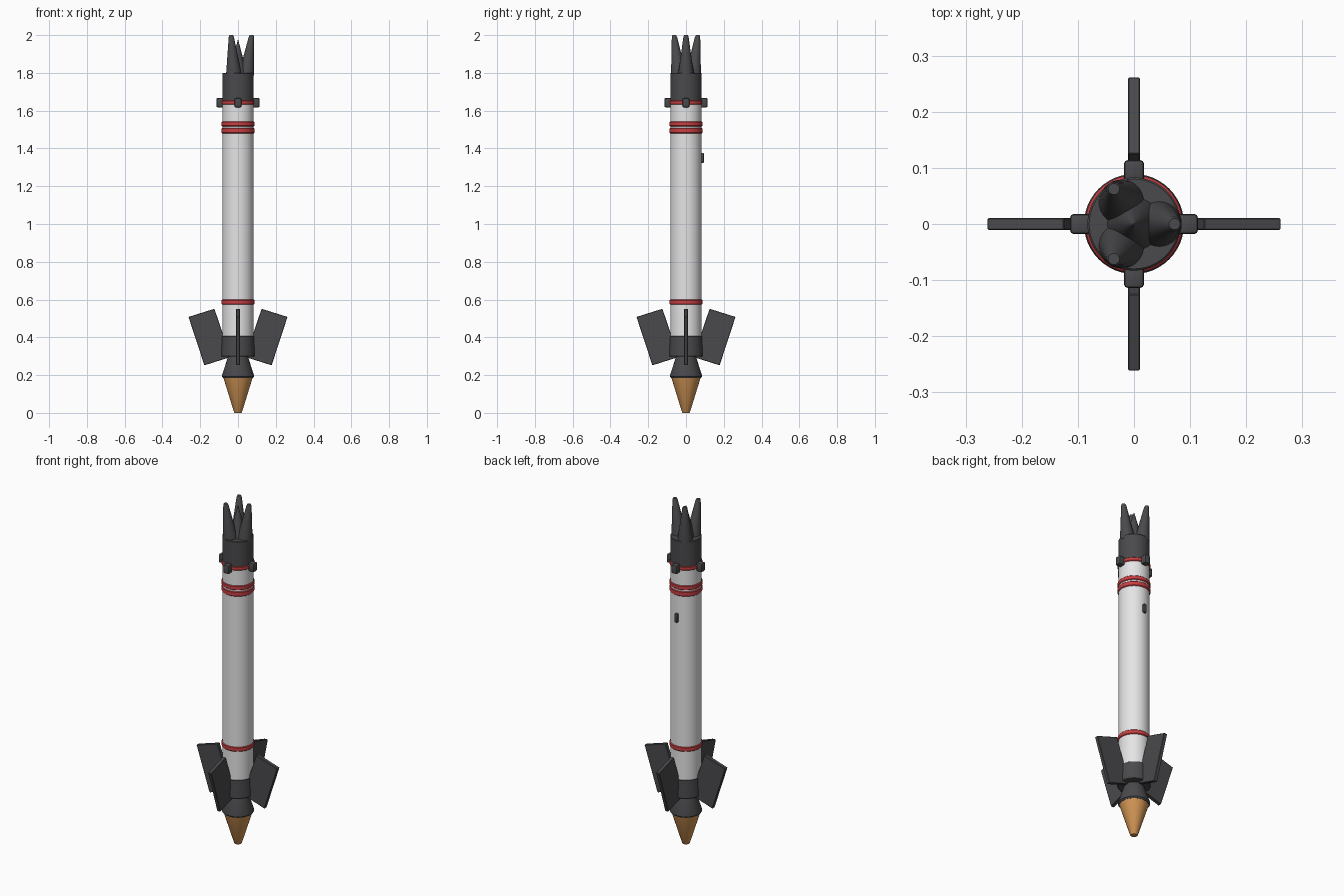
import bpy, bmesh, math
from mathutils import Vector, Matrix

if "Cube" in bpy.data.objects:
    bpy.data.objects.remove(bpy.data.objects["Cube"])


def material(name, rgb):
    m = bpy.data.materials.new(name)
    m.diffuse_color = (*rgb, 1)
    m.use_nodes = True
    m.node_tree.nodes["Principled BSDF"].inputs["Base Color"].default_value = m.diffuse_color
    return m


WHITE = material("white_paint", (0.78, 0.78, 0.79))
DARK = material("dark_grey", (0.068, 0.068, 0.073))
RED = material("red_paint", (0.58, 0.05, 0.055))
COPPER = material("copper", (0.64, 0.30, 0.09))


def finish(name, bm, mat, smooth=True):
    bmesh.ops.recalc_face_normals(bm, faces=bm.faces)
    me = bpy.data.meshes.new(name)
    bm.to_mesh(me)
    bm.free()
    me.materials.append(mat)
    ob = bpy.data.objects.new(name, me)
    bpy.context.collection.objects.link(ob)
    if smooth:
        bpy.ops.object.select_all(action='DESELECT')
        ob.select_set(True)
        bpy.context.view_layer.objects.active = ob
        bpy.ops.object.shade_smooth_by_angle(angle=math.radians(30))
    return ob


def lathe(name, profile, mat, start=(0, 0), end=(0, 0), segments=48):
    """Closed round part from (radius, z) points; start and end shift its axis."""
    bm = bmesh.new()
    z0, z1 = profile[0][1], profile[-1][1]
    rings = []
    for r, z in profile:
        c = Vector(start).lerp(Vector(end), (z - z0) / (z1 - z0))
        rings.append([bm.verts.new((c.x + r * math.cos(math.tau * i / segments),
                                    c.y + r * math.sin(math.tau * i / segments), z))
                      for i in range(segments)])
    for a, b in zip(rings, rings[1:]):
        for i in range(segments):
            j = (i + 1) % segments
            bm.faces.new((a[i], a[j], b[j], b[i]))
    bm.faces.new(rings[0][::-1])
    bm.faces.new(rings[-1])
    return finish(name, bm, mat)


def bevelled_box(name, centre, size, bevel, mat, angle=0):
    bm = bmesh.new()
    bmesh.ops.create_cube(bm, size=1)
    bmesh.ops.scale(bm, vec=size, verts=bm.verts)
    bmesh.ops.bevel(bm, geom=bm.edges[:], offset=bevel, segments=2,
                    affect='EDGES', profile=0.5)
    bmesh.ops.translate(bm, vec=centre, verts=bm.verts)
    bmesh.ops.rotate(bm, cent=(0, 0, 0), matrix=Matrix.Rotation(angle, 3, 'Z'),
                     verts=bm.verts)
    return finish(name, bm, mat)


# Main tube and end cap
lathe("body_tube", [(0.083, 0.40), (0.083, 1.64)], WHITE)
lathe("end_cap", [(0.083, 1.645), (0.083, 1.797), (0.08, 1.80)], DARK)

# Red bands
for i, (lo, hi) in enumerate([(0.573, 0.60), (1.48, 1.509), (1.517, 1.543), (1.632, 1.655)]):
    lathe(f"red_band_{i + 1}", [(0.083, lo), (0.087, lo + 0.004),
                                (0.087, hi - 0.004), (0.083, hi)], RED)

# Lower collar, flared neck and copper tip
lathe("lower_collar", [(0.086, 0.298), (0.089, 0.302), (0.085, 0.404), (0.082, 0.407)], DARK)
lathe("flared_neck", [(0.078, 0.184), (0.085, 0.192), (0.085, 0.198), (0.052, 0.30)], DARK)
lathe("copper_tip", [(0.018, 0.0), (0.021, 0.004), (0.078, 0.188)], COPPER)

# Three outward leaning prongs around a pointed core
for i in range(3):
    a = math.tau * i / 3
    d = Vector((math.cos(a), math.sin(a)))
    lathe(f"prong_{i + 1}", [(0.042, 1.785), (0.014, 1.99), (0.010, 2.0)], DARK,
          start=d * 0.043, end=d * 0.072, segments=32)
lathe("pointed_core", [(0.05, 1.79), (0.001, 1.975)], DARK, segments=32)

# Four fins (tilted plates) and four blocks
fin_outline = [(0.262, 0.508), (0.125, 0.551), (0.038, 0.296), (0.178, 0.252)]
for i in range(4):
    a = math.tau * i / 4
    bm = bmesh.new()
    face = bm.faces.new([bm.verts.new((x, -0.0105, z)) for x, z in fin_outline])
    ext = bmesh.ops.extrude_face_region(bm, geom=[face])
    bmesh.ops.translate(bm, vec=(0, 0.021, 0),
                        verts=[v for v in ext["geom"] if isinstance(v, bmesh.types.BMVert)])
    bmesh.ops.recalc_face_normals(bm, faces=bm.faces)
    bmesh.ops.bevel(bm, geom=bm.edges[:], offset=0.002, segments=1, affect='EDGES')
    bmesh.ops.rotate(bm, cent=(0, 0, 0), matrix=Matrix.Rotation(a, 3, 'Z'), verts=bm.verts)
    finish(f"fin_{i + 1}", bm, DARK, smooth=False)
    bevelled_box(f"guide_block_{i + 1}", (0.094, 0, 1.642), (0.04, 0.036, 0.05), 0.007, DARK, a)

# Small lug on the back
bevelled_box("back_lug", (0, 0.085, 1.35), (0.018, 0.02, 0.052), 0.004, DARK)
